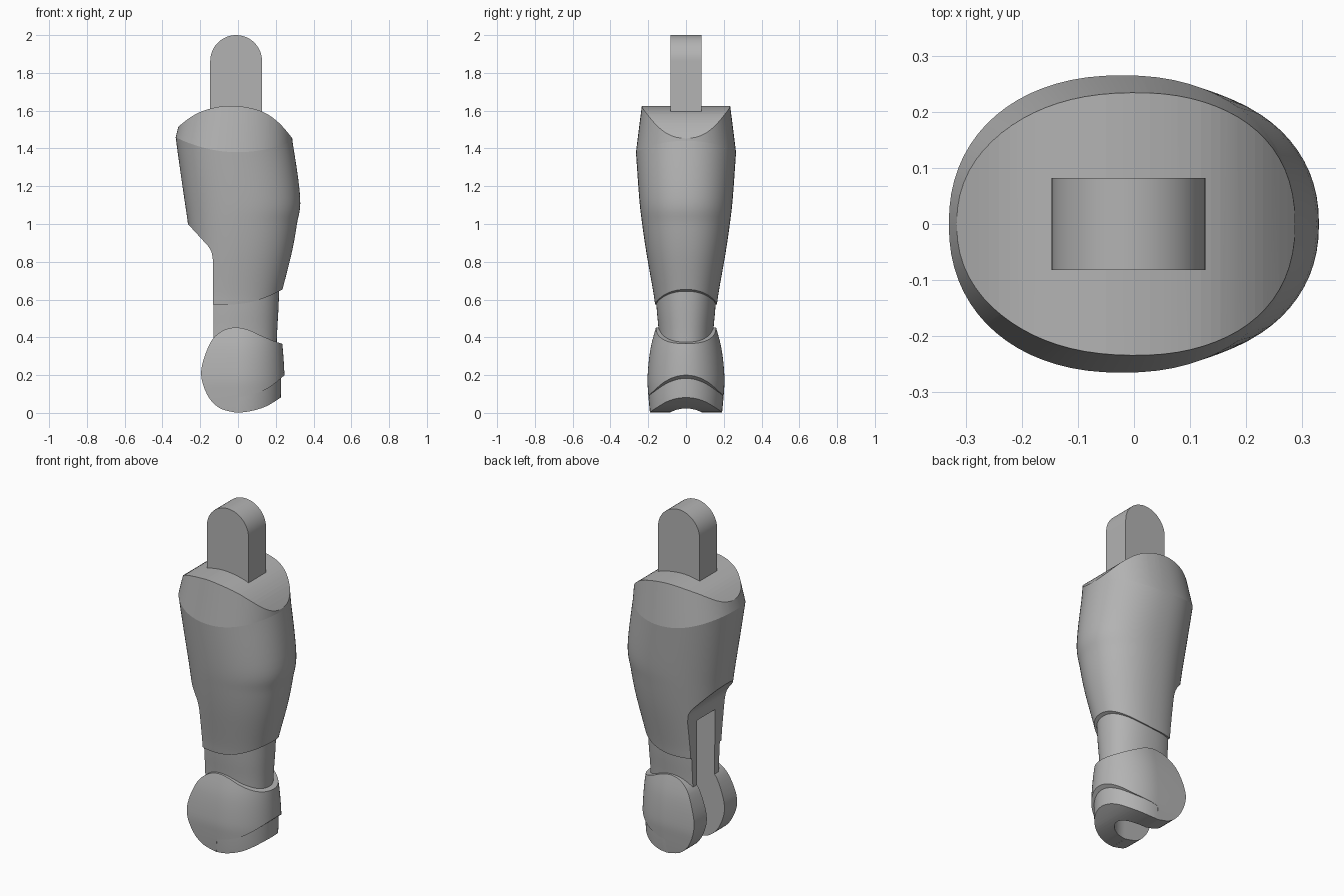
import bpy, bmesh, math

if "Cube" in bpy.data.objects:
    bpy.data.objects.remove(bpy.data.objects["Cube"])

grey = bpy.data.materials.new("plain_grey")
grey.use_nodes = True
grey.diffuse_color = (0.45, 0.45, 0.45, 1)
grey.node_tree.nodes["Principled BSDF"].inputs["Base Color"].default_value = (0.45, 0.45, 0.45, 1)


def spline(pts, steps=6):
    """Smooth curve through tuples of any length."""
    ext = [pts[0]] + list(pts) + [pts[-1]]
    out = []
    for a, b, c, d in zip(ext, ext[1:], ext[2:], ext[3:]):
        for i in range(steps):
            t = i / steps
            out.append(tuple(q + 0.5 * t * (r - p + t * (2 * p - 5 * q + 4 * r - s + t * (3 * (q - r) + s - p)))
                             for p, q, r, s in zip(a, b, c, d)))
    return out + [tuple(pts[-1])]


def finish(name, bm):
    bmesh.ops.recalc_face_normals(bm, faces=bm.faces)
    mesh = bpy.data.meshes.new(name)
    bm.to_mesh(mesh)
    bm.free()
    mesh.materials.append(grey)
    ob = bpy.data.objects.new(name, mesh)
    bpy.context.collection.objects.link(ob)
    return ob


def oval(xmin, xmax, ry, n=72, power=2.2):
    cx, rx = (xmin + xmax) / 2, (xmax - xmin) / 2
    pts = []
    for i in range(n):
        c, s = math.cos(math.tau * i / n), math.sin(math.tau * i / n)
        pts.append((cx + rx * math.copysign(abs(c) ** (2 / power), c),
                    ry * math.copysign(abs(s) ** (2 / power), s)))
    return pts


def horseshoe(xmin, xmax, ry, n=40):
    """Round towards +x, straight sides towards -x."""
    arc = [(xmax * math.cos(math.pi * (i / n - 0.5)), ry * math.sin(math.pi * (i / n - 0.5)))
           for i in range(n + 1)]
    return arc + [(xmin, ry), (xmin, -ry)]


def loft(name, plan, rings, crease=None):
    """Rings are (z, xmin, xmax, half depth, lift of the ends)."""
    bm = bmesh.new()
    loops = [[bm.verts.new((x, y, z + lift * (x / 0.3) ** 2)) for x, y in plan(x0, x1, ry)]
             for z, x0, x1, ry, lift in rings]
    for lo, hi in zip(loops, loops[1:]):
        for i in range(len(lo)):
            bm.faces.new((lo[i - 1], lo[i], hi[i], hi[i - 1]))
    bm.faces.new(loops[0])
    bm.faces.new(loops[-1])
    if crease is not None:
        ring = set(loops[crease])
        for e in bm.edges:
            if e.verts[0] in ring and e.verts[1] in ring:
                e.smooth = False
    return finish(name, bm)


def extrude(name, profile, half):
    """Side outline in x and z, extruded along y."""
    bm = bmesh.new()
    face = bm.faces.new([bm.verts.new((x, -half, z)) for x, z in profile])
    new = bmesh.ops.extrude_face_region(bm, geom=[face])["geom"]
    bmesh.ops.translate(bm, vec=(0, 2 * half, 0), verts=[v for v in new if isinstance(v, bmesh.types.BMVert)])
    return finish(name, bm)


def boolean(ob, cutter, operation, keep=False):
    mod = ob.modifiers.new("cut", "BOOLEAN")
    mod.operation, mod.object, mod.solver = operation, cutter, "EXACT"
    bpy.context.view_layer.objects.active = ob
    bpy.ops.object.modifier_apply(modifier=mod.name)
    if not keep:
        bpy.data.objects.remove(cutter)


def trim(ob, profile):
    boolean(ob, extrude("trim_helper", profile, 0.6), "INTERSECT")


# Calf with bevelled knee, domed top and a notch behind
side = spline([(0.45, -0.24, 0.2, 0.145, 0), (0.57, -0.24, 0.218, 0.163, 0), (0.65, -0.24, 0.235, 0.175, 0),
               (0.85, -0.25, 0.285, 0.21, 0), (1.0, -0.265, 0.312, 0.232, 0),
               (1.13, -0.285, 0.329, 0.247, 0.01), (1.38, -0.33, 0.288, 0.265, 0.065)])
calf = loft("calf", oval, side + [(1.68, -0.275, 0.275, 0.227, 0)], len(side) - 1)
dome = spline([(0.4, 1.29), (0.29, 1.45), (0.2, 1.55), (0.1, 1.605), (-0.05, 1.626), (-0.2, 1.593),
               (-0.31, 1.52), (-0.4, 1.43)])
hem = spline([(-0.132, 0.573), (0, 0.576), (0.1, 0.595), (0.2, 0.635), (0.3, 0.69)])
notch = [(-0.4, 1.13), (-0.265, 1.0)] + spline([(-0.16, 0.885), (-0.14, 0.85), (-0.132, 0.8)])
trim(calf, dome + notch + hem)

# Ankle
ankle = loft("ankle", oval, spline([(0.2, -0.22, 0.2, 0.14, 0), (0.4, -0.22, 0.206, 0.143, 0),
                                    (0.55, -0.22, 0.214, 0.155, 0), (0.7, -0.22, 0.22, 0.165, 0)]))
trim(ankle, [(-0.13, 0.2), (0.4, 0.2), (0.4, 0.66), (0.2, 0.66), (-0.13, 0.62)])

# Foot: upper shell with rounded cheeks
foot = loft("foot_shell", horseshoe, spline([(-0.05, -0.3, 0.24, 0.186, 0), (0.1, -0.3, 0.247, 0.2, 0),
                                             (0.2, -0.3, 0.246, 0.203, 0), (0.35, -0.3, 0.236, 0.186, 0),
                                             (0.5, -0.3, 0.215, 0.145, 0)]))
heel = spline([(0.3, 0.36), (0.22, 0.37), (0.12, 0.41), (0.05, 0.441), (-0.02, 0.452), (-0.09, 0.43),
               (-0.15, 0.365), (-0.195, 0.22), (-0.165, 0.1), (-0.1, 0.027), (-0.01, 0.001)])
welt = spline([(0.0, 0.08), (0.12, 0.112), (0.2, 0.16), (0.3, 0.25)])
trim(foot, heel + welt)

# Foot: lower toe band, slightly inset at the front
toe = loft("toe_band", horseshoe, [(-0.05, -0.3, 0.222, 0.186, 0), (0.1, -0.3, 0.227, 0.199, 0),
                                   (0.26, -0.3, 0.227, 0.199, 0)])
trim(toe, spline([(-0.012, 0.001), (0.06, 0.008), (0.15, 0.035), (0.24, 0.09)]) + [(0.24, 0.23), (-0.012, 0.12)])

# Slot between the two cheeks, running up into the calf
slot = loft("slot_helper", horseshoe, [(-0.1, -0.5, 0.12, 0.083, 0), (0.78, -0.5, 0.12, 0.083, 0)])
slot.hide_render = True
for part in (calf, ankle, foot, toe):
    boolean(part, slot, "DIFFERENCE", keep=True)
bpy.data.objects.remove(slot)

# Knee peg with a round top
r = 0.137
top = [(-0.01 + r * math.cos(math.pi * i / 32), 1.863 + r * math.sin(math.pi * i / 32)) for i in range(33)]
peg = extrude("knee_peg", top + [(-0.147, 1.585), (0.127, 1.585)], 0.082)

# Smooth shading with crisp edges
for part in (calf, ankle, foot, toe, peg):
    bpy.ops.object.select_all(action="DESELECT")
    part.select_set(True)
    bpy.context.view_layer.objects.active = part
    bpy.ops.object.shade_smooth_by_angle(angle=math.radians(25))
